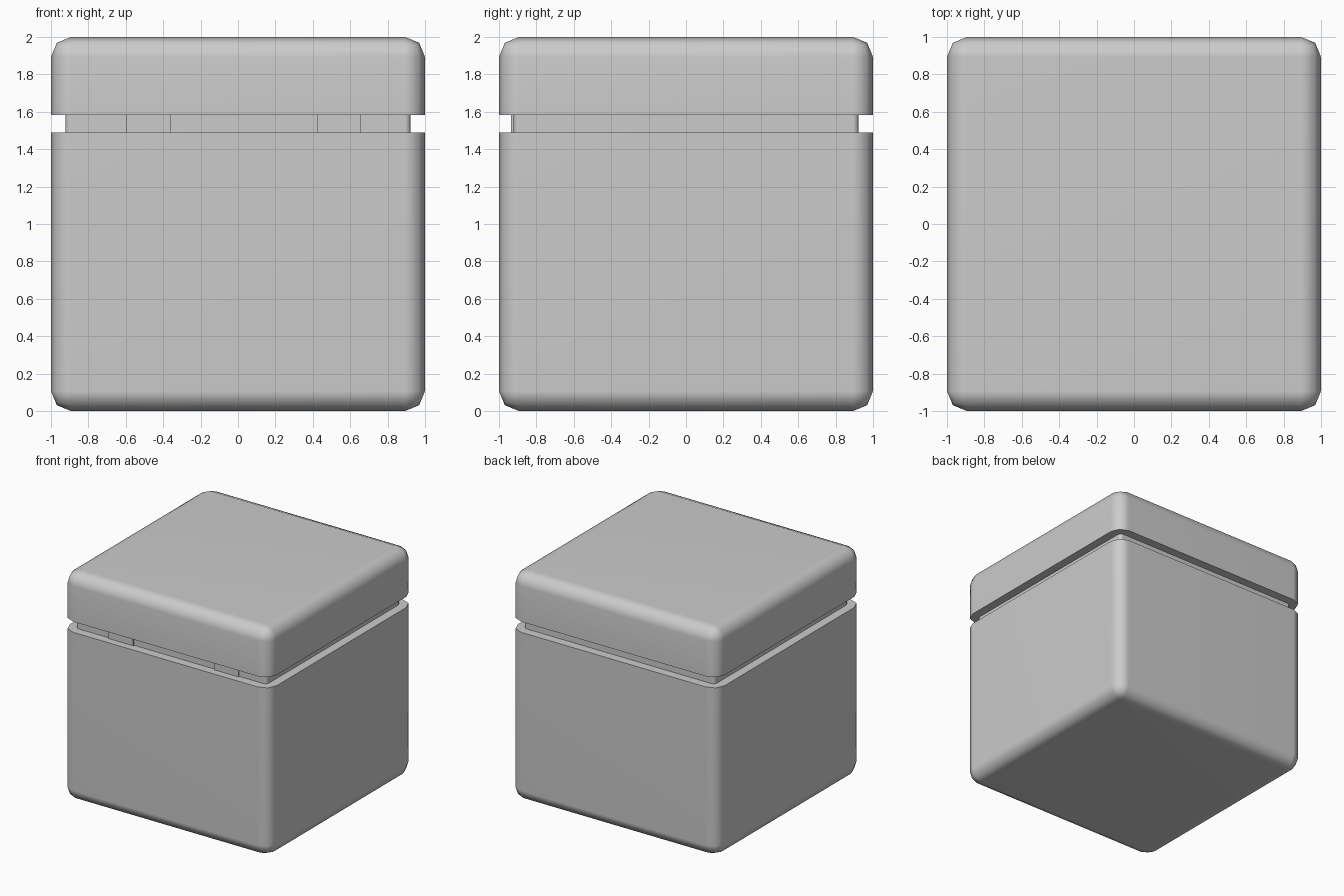
import bpy, bmesh, math
from mathutils import Matrix

if "Cube" in bpy.data.objects:
    bpy.data.objects.remove(bpy.data.objects["Cube"])

R = 0.107                # edge rounding of the case
Z0, Z1 = 1.49, 1.583     # groove below the lid
NECK = 0.923             # half width of the recessed neck


def finish(bm, name):
    bmesh.ops.recalc_face_normals(bm, faces=bm.faces)
    me = bpy.data.meshes.new(name)
    bm.to_mesh(me)
    bm.free()
    ob = bpy.data.objects.new(name, me)
    bpy.context.collection.objects.link(ob)
    return ob


# Rounded case with a groove that separates lid and body
bm = bmesh.new()
bmesh.ops.create_cube(bm, size=2, matrix=Matrix.Translation((0, 0, 1)))
bmesh.ops.bevel(bm, geom=bm.edges[:], offset=R, offset_type='OFFSET',
                segments=2, profile=0.5, affect='EDGES', clamp_overlap=True)
for z in (Z0, Z1):
    bmesh.ops.bisect_plane(bm, geom=bm.verts[:] + bm.edges[:] + bm.faces[:],
                           plane_co=(0, 0, z), plane_no=(0, 0, 1))
band = [f for f in bm.faces if Z0 < f.calc_center_median().z < Z1]
new = bmesh.ops.extrude_face_region(bm, geom=band)['geom']
old = [f for f in band if f.is_valid and f not in new]
if old:
    bmesh.ops.delete(bm, geom=old, context='FACES_ONLY')
c = 1 - R
k = (NECK - c) / R
for v in new:
    if isinstance(v, bmesh.types.BMVert):
        for i in (0, 1):
            v.co[i] = math.copysign(c + (abs(v.co[i]) - c) * k, v.co[i])
case = finish(bm, "lidded_case")

bpy.context.view_layer.objects.active = case
case.select_set(True)
bpy.ops.object.shade_smooth_by_angle(angle=math.radians(60))
wn = case.modifiers.new("even_shading", 'WEIGHTED_NORMAL')
wn.keep_sharp = True

# Two shallow tabs on the front of the neck
for name, x0, x1 in (("left_tab", -0.595, -0.358), ("right_tab", 0.422, 0.658)):
    bm = bmesh.new()
    m = (Matrix.Translation(((x0 + x1) / 2, -0.918, (Z0 + Z1) / 2))
         @ Matrix.Diagonal((x1 - x0, 0.034, Z1 - Z0, 1)))
    bmesh.ops.create_cube(bm, size=1, matrix=m)
    finish(bm, name)
